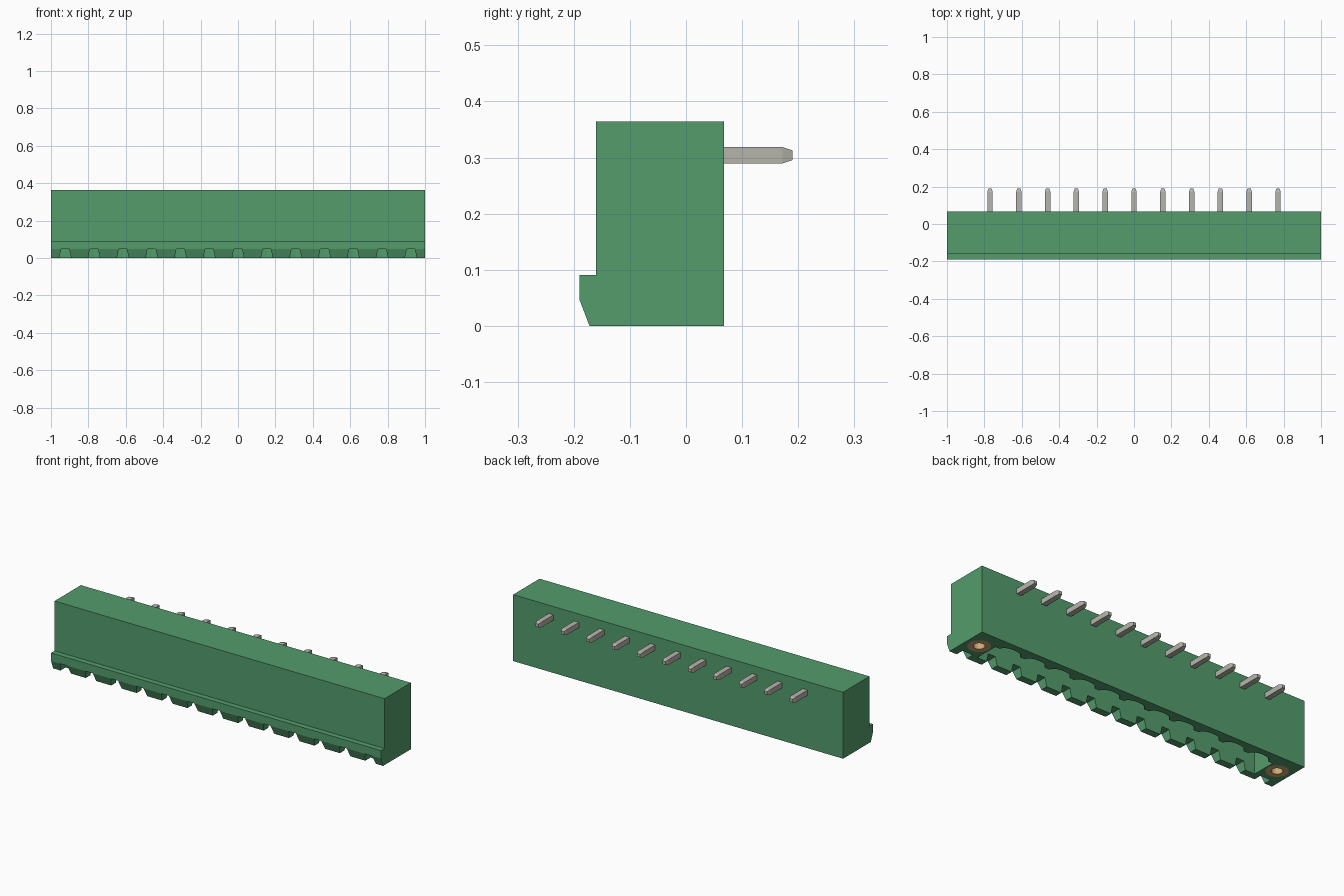
import bpy, bmesh, math
from mathutils import Vector

cube = bpy.data.objects.get("Cube")
if cube:
    bpy.data.objects.remove(cube, do_unlink=True)

PITCH, PINS = 0.154, 11
PIN_X = [(i - (PINS - 1) / 2) * PITCH for i in range(PINS)]
FLANGE_X = PITCH * (PINS + 1) / 2
CENTRE_Y = -0.044          # axis of the sockets and inserts


def material(name, rgb):
    m = bpy.data.materials.new(name)
    m.use_nodes = True
    m.diffuse_color = (*rgb, 1)
    m.node_tree.nodes["Principled BSDF"].inputs["Base Color"].default_value = (*rgb, 1)
    return m


GREEN = material("green plastic", (0.087, 0.333, 0.150))
METAL = material("tinned metal", (0.47, 0.46, 0.41))
BRASS = material("brass", (0.62, 0.41, 0.18))


def loft(bm, rings, closed=True):
    """Skin a stack of equal-length point rings, with end caps."""
    rows = [[bm.verts.new(p) for p in ring] for ring in rings]
    n = len(rows[0])
    for a, b in zip(rows, rows[1:]):
        for i in range(n):
            j = (i + 1) % n
            bm.faces.new((a[i], a[j], b[j], b[i]))
    if closed:
        bm.faces.new(rows[0])
        bm.faces.new(rows[-1])


def finish(name, bm, mat):
    bmesh.ops.recalc_face_normals(bm, faces=bm.faces)
    me = bpy.data.meshes.new(name)
    bm.to_mesh(me)
    bm.free()
    me.materials.append(mat)
    ob = bpy.data.objects.new(name, me)
    bpy.context.collection.objects.link(ob)
    return ob


def circle(x, r, z, n=32):
    return [(x + r * math.cos(2 * math.pi * i / n),
             CENTRE_Y + r * math.sin(2 * math.pi * i / n), z) for i in range(n)]


def cut(target, bm):
    cutter = finish("cutter", bm, GREEN)
    cutter.hide_render = True
    mod = target.modifiers.new("cut", "BOOLEAN")
    mod.operation, mod.solver, mod.object = "DIFFERENCE", "EXACT", cutter
    bpy.context.view_layer.objects.active = target
    bpy.ops.object.modifier_apply(modifier=mod.name)
    bpy.data.objects.remove(cutter, do_unlink=True)


# Housing: side profile with the latching ridge, extruded along x
profile = [(0.068, 0), (0.068, 0.364), (-0.160, 0.364), (-0.160, 0.091),
           (-0.190, 0.091), (-0.190, 0.047), (-0.172, 0)]
bm = bmesh.new()
loft(bm, [[(x, y, z) for y, z in profile] for x in (-1, 1)])
housing = finish("housing", bm, GREEN)

# Plug cavity with one rounded scallop behind each pin
outline = [(-0.86, -0.133), (-0.86, 0.0)]
for x in PIN_X:
    for k in range(9):
        a = math.pi * k / 8
        outline.append((x - 0.062 * math.cos(a), 0.033 * math.sin(a)))
outline += [(0.86, 0.0), (0.86, -0.133)]
bm = bmesh.new()
loft(bm, [[(x, y, z) for x, y in outline] for z in (-0.05, 0.24)])
cut(housing, bm)

# Tapered keying notches in the lower front edge
bm = bmesh.new()
for x in PIN_X + [-FLANGE_X, FLANGE_X]:
    shape = [(-0.036, -0.02), (0.036, -0.02), (0.022, 0.047), (-0.022, 0.047)]
    loft(bm, [[(x + dx, y, z) for dx, z in shape] for y in (-0.25, -0.128)])
cut(housing, bm)

# Insert holes in both end flanges
bm = bmesh.new()
for s in (-1, 1):
    loft(bm, [circle(s * FLANGE_X, 0.056, z) for z in (-0.05, 0.22)])
cut(housing, bm)

# Threaded inserts: sleeves with a blind bore
for side, s in (("left", 1), ("right", -1)):
    x = s * FLANGE_X
    bm = bmesh.new()
    loft(bm, [circle(x, 0.056, 0.22), circle(x, 0.056, 0.0),
              circle(x, 0.028, 0.0), circle(x, 0.028, 0.18)])
    insert = finish(side + "_insert", bm, BRASS)
    bpy.ops.object.select_all(action="DESELECT")
    insert.select_set(True)
    bpy.context.view_layer.objects.active = insert
    bpy.ops.object.shade_smooth_by_angle(angle=math.radians(30))


def square(centre, u, v, h):
    return [centre + u * a * h + v * b * h for a, b in ((-1, -1), (1, -1), (1, 1), (-1, 1))]


# Angled square pins: solder tail out of the back, contact down into the cavity
X, Y, Z = Vector((1, 0, 0)), Vector((0, 1, 0)), Vector((0, 0, 1))
for i, x in enumerate(PIN_X):
    bm = bmesh.new()
    tail = [(CENTRE_Y - 0.0145, 0.0145), (0.172, 0.0145), (0.190, 0.0085)]
    loft(bm, [square(Vector((x, y, 0.304)), X, Z, h) for y, h in tail])
    contact = [(0.295, 0.0145), (0.088, 0.0145), (0.070, 0.0085)]
    loft(bm, [square(Vector((x, CENTRE_Y, z)), X, Y, h) for z, h in contact])
    finish(f"pin_{i + 1}", bm, METAL)
